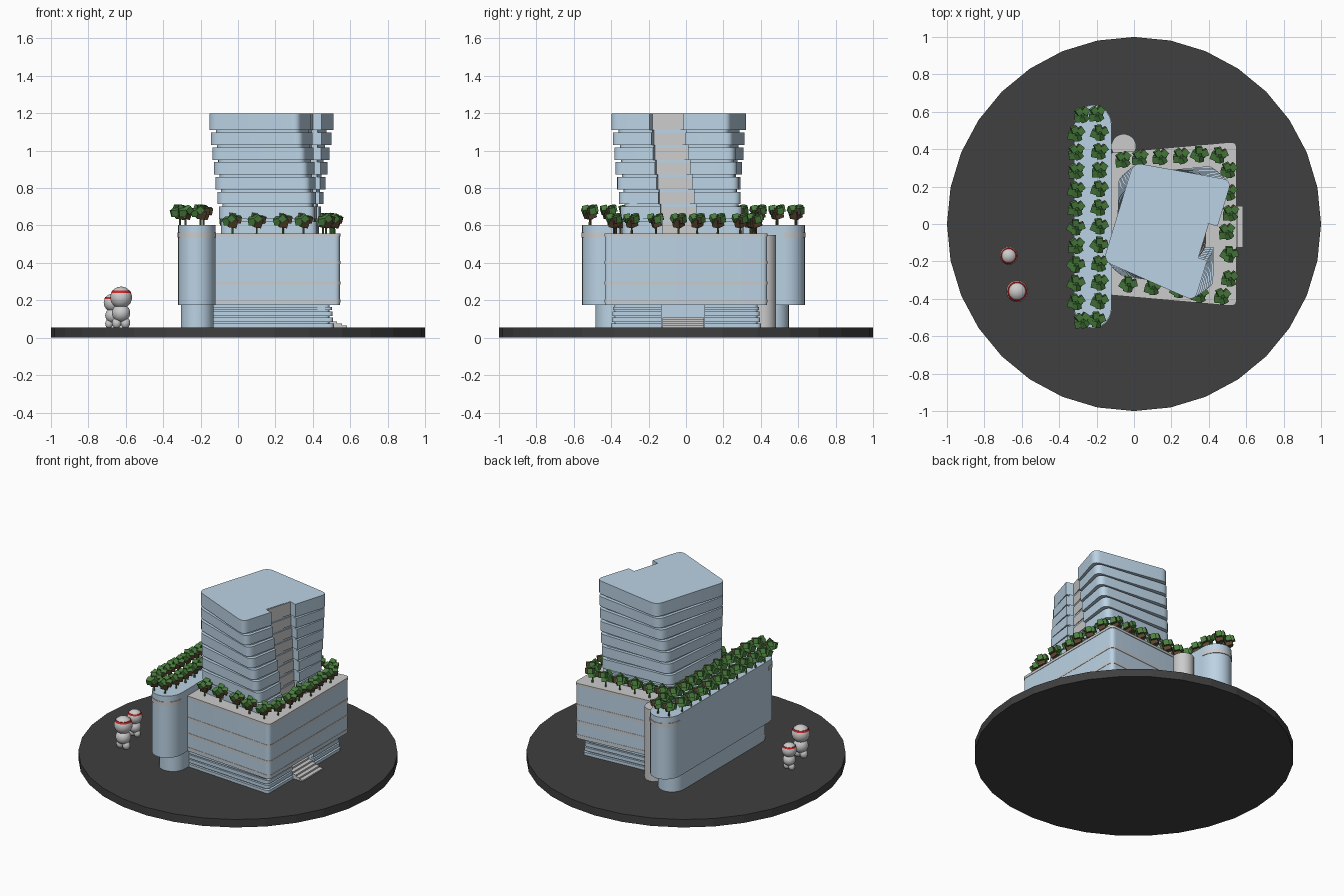
import bpy, bmesh, math, random
from mathutils import Vector, Matrix, Euler

if "Cube" in bpy.data.objects:
    bpy.data.objects.remove(bpy.data.objects["Cube"])

random.seed(4)


def material(name, rgb):
    m = bpy.data.materials.new(name)
    m.diffuse_color = (*rgb, 1)
    m.use_nodes = True
    m.node_tree.nodes["Principled BSDF"].inputs["Base Color"].default_value = m.diffuse_color
    return m


GLASS = material("pale_blue", (0.50, 0.65, 0.78))
DARK = material("asphalt", (0.05, 0.05, 0.05))
LEAF = material("leaf", (0.07, 0.22, 0.05))
BARK = material("bark", (0.10, 0.06, 0.03))
RED = material("red", (0.6, 0.02, 0.02))


def add_object(name, bm, mat=None, loc=(0, 0, 0), rot=0.0, smooth=None):
    bmesh.ops.recalc_face_normals(bm, faces=bm.faces)
    me = bpy.data.meshes.new(name)
    bm.to_mesh(me)
    bm.free()
    ob = bpy.data.objects.new(name, me)
    bpy.context.collection.objects.link(ob)
    ob.location = loc
    ob.rotation_euler.z = rot
    if mat:
        me.materials.append(mat)
    if smooth:
        bpy.ops.object.select_all(action='DESELECT')
        ob.select_set(True)
        bpy.context.view_layer.objects.active = ob
        bpy.ops.object.shade_smooth_by_angle(angle=math.radians(smooth))
    return ob


def prism(name, pts, z0, z1, mat=None, loc=(0, 0), rot=0.0):
    bm = bmesh.new()
    face = bm.faces.new([bm.verts.new((x, y, z0)) for x, y in pts])
    ext = bmesh.ops.extrude_face_region(bm, geom=[face])
    top = [v for v in ext["geom"] if isinstance(v, bmesh.types.BMVert)]
    bmesh.ops.translate(bm, vec=(0, 0, z1 - z0), verts=top)
    return add_object(name, bm, mat, (*loc, 0), rot, smooth=35)


def box(name, x0, x1, y0, y1, z0, z1, mat=None, loc=(0, 0), rot=0.0):
    return prism(name, [(x0, y0), (x1, y0), (x1, y1), (x0, y1)], z0, z1, mat, loc, rot)


def plan(xl, xr, hl, hr, r, notch=None, n=6):
    """Trapezoid plan with rounded corners; notch = (y0, y1, x) cut in the right side."""
    corners = [(xl, -hl, r), (xr, -hr, r), (xr, hr, r), (xl, hl, r)]
    if notch:
        y0, y1, xi = notch
        corners[2:2] = [(xr, y0, 0), (xi, y0, 0), (xi, y1, 0), (xr, y1, 0)]
    out = []
    for i, (x, y, rad) in enumerate(corners):
        p = Vector((x, y))
        if not rad:
            out.append((x, y))
            continue
        a = p + (Vector(corners[i - 1][:2]) - p).normalized() * rad
        b = p + (Vector(corners[(i + 1) % len(corners)][:2]) - p).normalized() * rad
        for k in range(n + 1):
            t = k / n
            out.append(tuple(a * (1 - t) ** 2 + p * 2.0 * t * (1 - t) + b * t * t))
    return out


def capsule(cx, w, y0, y1, cap, n=14):
    """Long plan with half-elliptic ends."""
    ang = [math.pi * k / n for k in range(n + 1)]
    pts = [(cx + w * math.cos(a), y1 - cap + cap * math.sin(a)) for a in ang]
    return pts + [(cx - w * math.cos(a), y0 + cap - cap * math.sin(a)) for a in ang]


# ground disc
bm = bmesh.new()
bmesh.ops.create_cone(bm, cap_ends=True, segments=32, radius1=1, radius2=1, depth=0.055,
                      matrix=Matrix.Translation((0, 0, 0.0275)))
add_object("ground_disc", bm, DARK)

# podium: recessed stepped plinth, main block, bands, roof
prism("plinth_core", plan(-0.14, 0.49, 0.34, 0.385, 0.03, (-0.13, 0.10, 0.44)), 0.05, 0.18, GLASS)
for i, (z0, z1) in enumerate([(0.055, 0.075), (0.085, 0.108), (0.115, 0.14), (0.147, 0.165)]):
    prism(f"plinth_slab_{i}", plan(-0.14, 0.512 - 0.003 * i, 0.355, 0.402 - 0.003 * i, 0.03,
                                   (-0.13, 0.10, 0.445)), z0, z1, GLASS)
prism("podium_block", plan(-0.15, 0.545, 0.375, 0.437, 0.035), 0.175, 0.55, GLASS)
for i, z in enumerate((0.187, 0.285, 0.395)):
    prism(f"podium_band_{i}", plan(-0.15, 0.547, 0.377, 0.439, 0.035), z, z + 0.016)
prism("podium_roof", plan(-0.15, 0.548, 0.378, 0.44, 0.035), 0.54, 0.557)

# entrance stairs
for i in range(5):
    box(f"entrance_step_{i}", 0.43, 0.583 - 0.027 * i, -0.125, 0.097, 0.05, 0.064 + 0.011 * i)

# long wing with rounded ends
prism("wing_base", capsule(-0.218, 0.088, -0.485, 0.55, 0.09), 0.05, 0.18, GLASS)
prism("wing_block", capsule(-0.22, 0.10, -0.555, 0.635, 0.11), 0.175, 0.602, GLASS)
ring = capsule(-0.22, 0.103, -0.559, 0.639, 0.113)
prism("wing_band_back", [p for p in ring if p[1] > 0.52], 0.535, 0.562)
prism("wing_band_front", [p for p in ring if p[1] < -0.44], 0.535, 0.562)

# stair cylinder behind the podium
prism("stair_cylinder", [(-0.055 + 0.066 * math.cos(a), 0.415 + 0.066 * math.sin(a))
                         for a in (math.tau * k / 32 for k in range(32))], 0.05, 0.548)

# twisting tower: each floor turns a little further, with recessed joints and a notch
CENTRE = (0.17, -0.012)
for i in range(8):
    rot = math.radians(-1 - 16 * i / 7)
    s = 0.975 + 0.025 * i / 7
    z = 0.555 + 0.0793 * i
    z1 = 1.2 if i == 7 else z + 0.066
    notch = (-0.11, 0.08, 0.212)
    prism(f"tower_floor_{i}", plan(-0.265 * s, 0.265 * s, 0.275 * s, 0.338 * s, 0.05, notch),
          z, z1, GLASS, CENTRE, rot)
    box(f"tower_notch_panel_{i}", 0.19, 0.216, -0.109, 0.079, z, z1 - 0.002, None, CENTRE, rot)
    if i < 7:
        prism(f"tower_joint_{i}", plan(-0.243, 0.243, 0.25, 0.31, 0.05, (-0.11, 0.08, 0.21)),
              z1, z + 0.0793, GLASS, CENTRE, rot)

# trees: one shared mesh of a trunk and chunky leaf blocks
bm = bmesh.new()
bmesh.ops.create_cone(bm, cap_ends=True, segments=6, radius1=0.006, radius2=0.004, depth=0.06,
                      matrix=Matrix.Translation((0, 0, 0.03)))
trunk_faces = len(bm.faces)
for x, y, z, size in [(0, 0, 0.062, 0.046), (0.024, 0.012, 0.078, 0.036), (-0.023, -0.01, 0.07, 0.038),
                      (0.006, -0.024, 0.084, 0.034), (-0.008, 0.02, 0.09, 0.034)]:
    turn = Euler([random.uniform(0, 1.5) for _ in range(3)]).to_matrix().to_4x4()
    bmesh.ops.create_cube(bm, size=size, matrix=Matrix.Translation((x, y, z)) @ turn)
bm.faces.ensure_lookup_table()
for f in bm.faces[:trunk_faces]:
    f.material_index = 1
tree_mesh = bpy.data.meshes.new("tree")
bm.to_mesh(tree_mesh)
bm.free()
tree_mesh.materials.append(LEAF)
tree_mesh.materials.append(BARK)

spots = [(-0.06, 0.345), (0.03, 0.355), (0.14, 0.36), (0.25, 0.365), (0.35, 0.375), (0.455, 0.37),
         (0.505, 0.29), (0.505, 0.17), (0.515, 0.06), (0.495, -0.04), (0.51, -0.16), (0.51, -0.29),
         (0.47, -0.385), (0.35, -0.375), (0.24, -0.35), (0.10, -0.335), (-0.03, -0.32)]
spots = [(x, y, 0.555) for x, y in spots]
for k in range(12):
    y = 0.59 - 0.1 * k
    inset = 0.03 if k in (0, 11) else 0
    spots += [(-0.31 + inset, y - 0.005, 0.6), (-0.185 - inset / 2, y, 0.6)]
for i, p in enumerate(spots):
    ob = bpy.data.objects.new(f"tree_{i}", tree_mesh)
    ob.location = p
    ob.rotation_euler.z = random.uniform(-0.4, 0.4)
    bpy.context.collection.objects.link(ob)


# two rounded figures with red headbands
def figure(name, x, y, s):
    bm = bmesh.new()
    for px, pz, r, sz in [(-0.024, 0.025, 0.026, 1.2), (0.024, 0.025, 0.026, 1.2),
                          (0, 0.08, 0.05, 1), (0, 0.165, 0.06, 1)]:
        m = Matrix.Translation((px, 0, pz)) @ Matrix.Diagonal((1, 1, sz, 1))
        bmesh.ops.create_uvsphere(bm, u_segments=24, v_segments=14, radius=r, matrix=m)
    add_object(name + "_body", bm, None, (x, y, 0.055), 0, 40).scale = (s, s, s)
    bm = bmesh.new()
    bmesh.ops.create_cone(bm, cap_ends=True, segments=24, radius1=0.055, radius2=0.050, depth=0.012,
                          matrix=Matrix.Translation((0, 0, 0.197)))
    add_object(name + "_headband", bm, RED, (x, y, 0.055), 0, 40).scale = (s, s, s)


figure("large_figure", -0.625, -0.36, 0.97)
figure("small_figure", -0.67, -0.17, 0.8)
